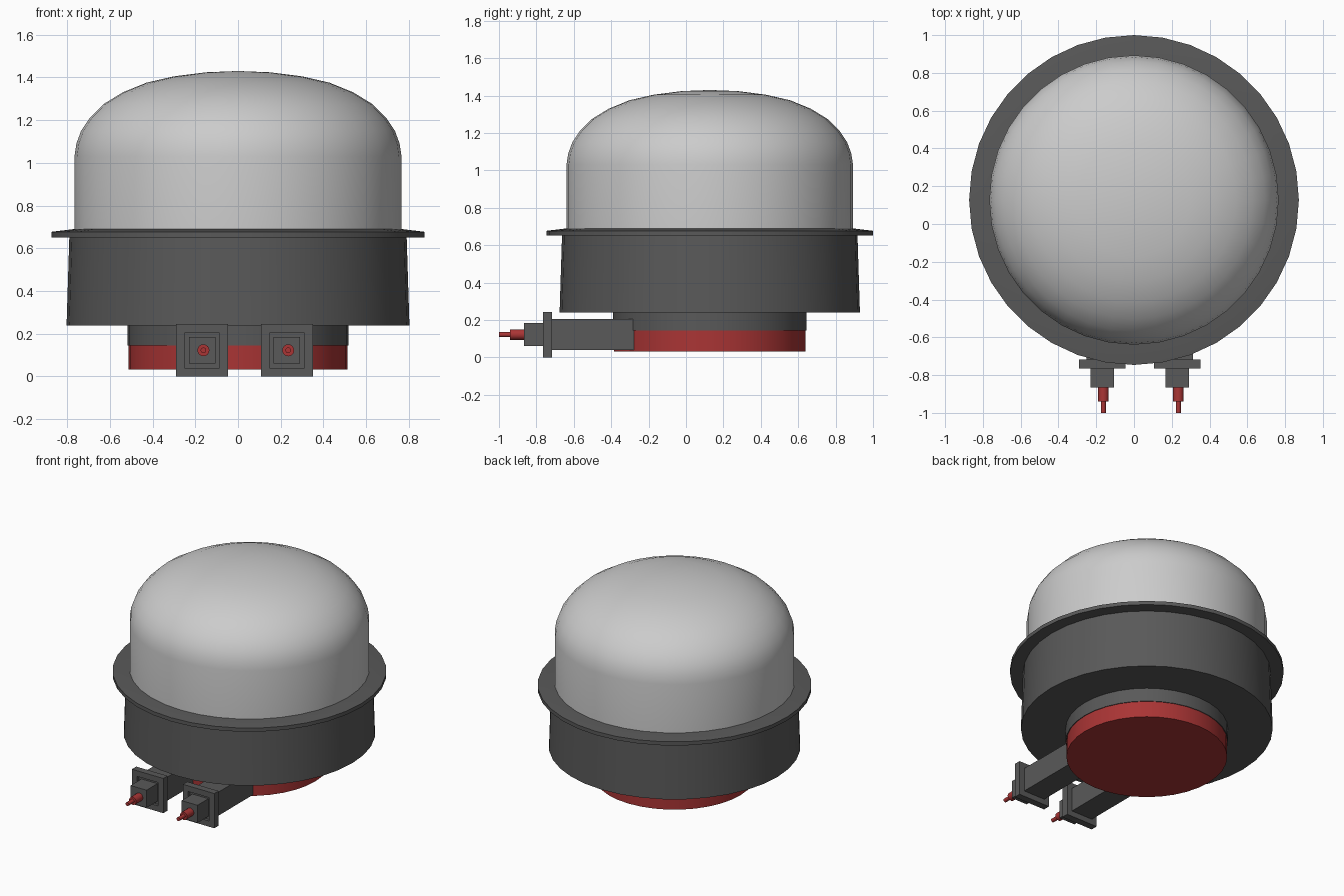
import bpy, bmesh, math
from mathutils import Matrix

if "Cube" in bpy.data.objects:
    bpy.data.objects.remove(bpy.data.objects["Cube"])

CY = 0.127      # y of the lamp axis
SIDES = 36


def material(name, color):
    m = bpy.data.materials.new(name)
    m.diffuse_color = color
    m.use_nodes = True
    m.node_tree.nodes["Principled BSDF"].inputs["Base Color"].default_value = m.diffuse_color
    return m


DARK = material("dark_grey", (0.1, 0.1, 0.1, 1))
RED = material("red", (0.4, 0.035, 0.035, 1))


def finish(name, bm, mat=None, smooth=None):
    bmesh.ops.recalc_face_normals(bm, faces=bm.faces)
    mesh = bpy.data.meshes.new(name)
    bm.to_mesh(mesh)
    bm.free()
    ob = bpy.data.objects.new(name, mesh)
    bpy.context.collection.objects.link(ob)
    if mat:
        mesh.materials.append(mat)
    if smooth:
        bpy.ops.object.select_all(action='DESELECT')
        ob.select_set(True)
        bpy.context.view_layer.objects.active = ob
        bpy.ops.object.shade_smooth_by_angle(angle=math.radians(smooth))
    return ob


def lathe(name, profile, mat=None):
    """Revolve (radius, z) points that start and end on the lamp axis."""
    bm = bmesh.new()
    vs = [bm.verts.new((r, CY, z)) for r, z in profile]
    es = [bm.edges.new(p) for p in zip(vs, vs[1:])]
    bmesh.ops.spin(bm, geom=vs + es, cent=(0, CY, 0), axis=(0, 0, 1),
                   angle=math.tau, steps=SIDES)
    bmesh.ops.remove_doubles(bm, verts=bm.verts, dist=1e-4)
    return finish(name, bm, mat, 35)


def box(name, x, y0, y1, size, z, mat, recess=None):
    """Square bar along y, optionally with a (border, depth) front pocket."""
    bm = bmesh.new()
    bmesh.ops.create_cube(bm, size=1, matrix=Matrix.Translation((x, (y0 + y1) / 2, z))
                          @ Matrix.Diagonal((size, y1 - y0, size, 1)))
    if recess:
        front = min(bm.faces, key=lambda f: f.calc_center_median().y)
        for border, depth in recess:
            bmesh.ops.inset_region(bm, faces=[front], thickness=border, use_even_offset=True)
            bmesh.ops.translate(bm, verts=front.verts, vec=(0, depth, 0))
    return finish(name, bm, mat)


def rod(name, x, y0, y1, r, z, mat):
    bm = bmesh.new()
    bmesh.ops.create_cone(bm, cap_ends=True, segments=16, radius1=r, radius2=r, depth=y1 - y0,
                          matrix=Matrix.Translation((x, (y0 + y1) / 2, z))
                          @ Matrix.Rotation(math.pi / 2, 4, 'X'))
    return finish(name, bm, mat, 35)


# Domed cover
lathe("dome_cover", [(0, 0.66), (0.766, 0.66), (0.766, 1.03), (0.757, 1.09), (0.735, 1.15),
                     (0.695, 1.21), (0.63, 1.275), (0.54, 1.33), (0.43, 1.375), (0.30, 1.405),
                     (0.15, 1.424), (0, 1.43)])
# Tapered housing with rim flange
lathe("housing", [(0, 0.239), (0.803, 0.239), (0.79, 0.651), (0.873, 0.651),
                  (0.873, 0.677), (0.766, 0.69), (0, 0.69)], DARK)
# Neck and red base disc
lathe("neck", [(0, 0.14), (0.518, 0.145), (0.518, 0.245), (0, 0.245)], DARK)
lathe("base_disc", [(0, 0.032), (0.513, 0.032), (0.513, 0.145), (0, 0.145)], RED)

# Two cable connectors
Z = 0.122
for side, x in (("left", -0.168), ("right", 0.229)):
    box(f"{side}_connector_arm", x, -0.74, -0.25, 0.166, Z, DARK)
    box(f"{side}_connector_plate", x, -0.765, -0.717, 0.244, Z - 0.0, DARK,
        recess=[(0.04, 0), (0.0001, 0.02)])
    box(f"{side}_connector_plug", x, -0.866, -0.74, 0.124, Z, DARK)
    rod(f"{side}_cable_sleeve", x + 0.006, -0.94, -0.86, 0.028, Z, RED)
    rod(f"{side}_cable_tip", x + 0.006, -1.0, -0.93, 0.013, Z, RED)
